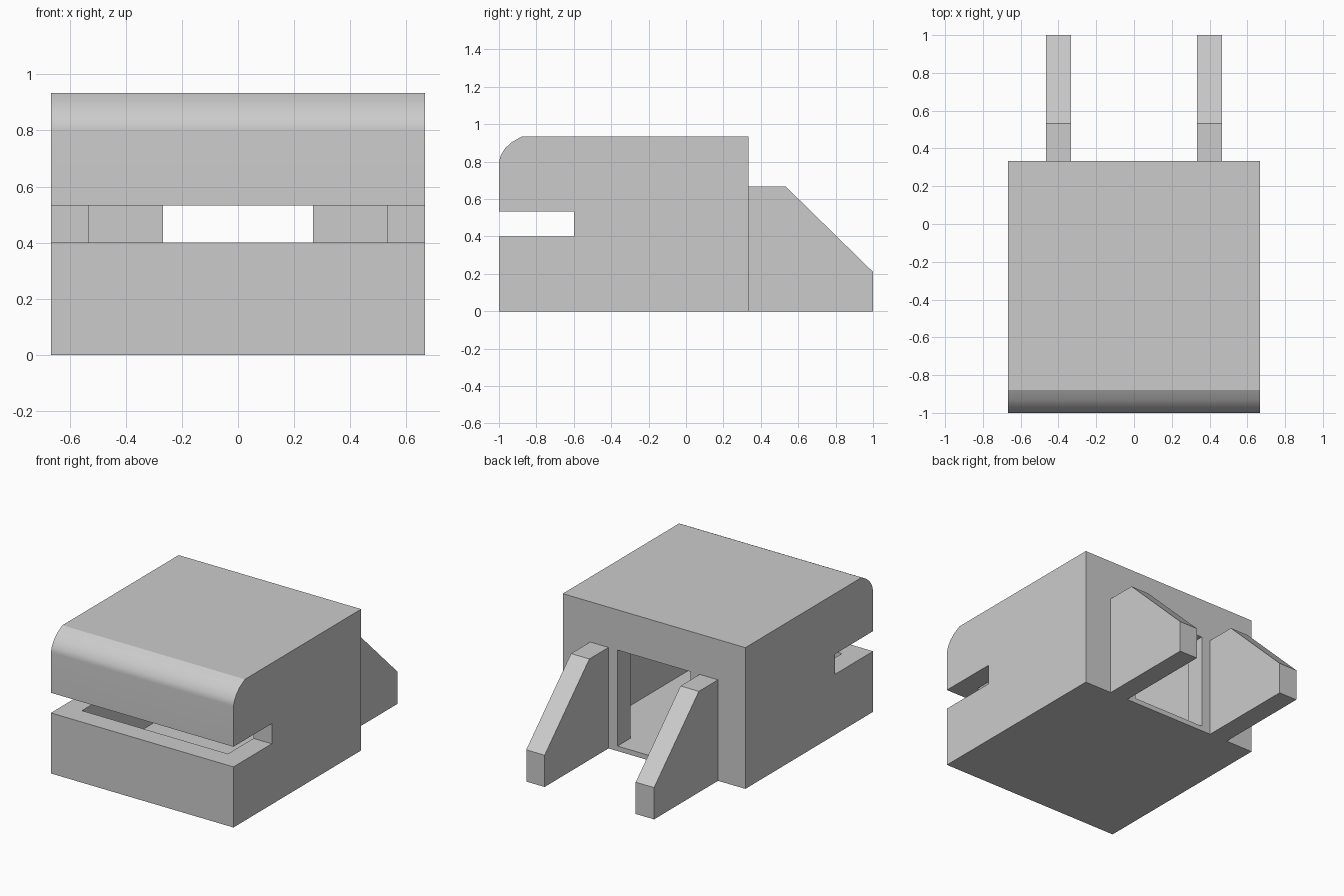
import bpy, bmesh
from math import radians

if "Cube" in bpy.data.objects:
    bpy.data.objects.remove(bpy.data.objects["Cube"])


def extrude_profile(name, points, x0, x1):
    """Prism from a (y, z) outline, spanning x0..x1."""
    bm = bmesh.new()
    face = bm.faces.new([bm.verts.new((x0, y, z)) for y, z in points])
    res = bmesh.ops.extrude_face_region(bm, geom=[face])
    moved = [v for v in res["geom"] if isinstance(v, bmesh.types.BMVert)]
    bmesh.ops.translate(bm, verts=moved, vec=(x1 - x0, 0, 0))
    bmesh.ops.recalc_face_normals(bm, faces=bm.faces)
    mesh = bpy.data.meshes.new(name)
    bm.to_mesh(mesh)
    bm.free()
    obj = bpy.data.objects.new(name, mesh)
    bpy.context.collection.objects.link(obj)
    return obj


def box(name, half_x, y0, y1, z0, z1):
    return extrude_profile(name, [(y0, z0), (y1, z0), (y1, z1), (y0, z1)], -half_x, half_x)


def activate(obj):
    bpy.ops.object.select_all(action='DESELECT')
    obj.select_set(True)
    bpy.context.view_layer.objects.active = obj


def cut(obj, cutter):
    mod = obj.modifiers.new("cut", 'BOOLEAN')
    mod.operation = 'DIFFERENCE'
    mod.solver = 'EXACT'
    mod.object = cutter
    cutter.hide_render = True
    activate(obj)
    bpy.ops.object.modifier_apply(modifier=mod.name)
    bpy.data.objects.remove(cutter)


# Hollow body with a rounded upper front edge
body = extrude_profile("body", [
    (-1, 0), (0.333, 0), (0.333, 0.933), (-0.88, 0.933),
    (-0.93, 0.905), (-0.967, 0.872), (-0.99, 0.835), (-1, 0.8)], -0.667, 0.667)

# Inner chamber, rear doorway, then the wraparound front slot
cut(body, box("chamber_cutter", 0.533, -0.867, 0.2, 0.033, 0.8))
cut(body, box("doorway_cutter", 0.267, 0.1, 0.5, 0.033, 0.667))
cut(body, box("slot_cutter", 0.8, -1.2, -0.6, 0.4, 0.533))

# Smooth the rounded edge only
activate(body)
bpy.ops.object.shade_smooth_by_angle(angle=radians(25))
weighted = body.modifiers.new("weighted_normals", 'WEIGHTED_NORMAL')
weighted.keep_sharp = True

# Two sloped rear fins beside the doorway
fin_outline = [(0.333, 0), (1, 0), (1, 0.21), (0.533, 0.667), (0.333, 0.667)]
for side, x0 in (("left", -0.467), ("right", 0.333)):
    extrude_profile("rear_fin_" + side, fin_outline, x0, x0 + 0.134)
